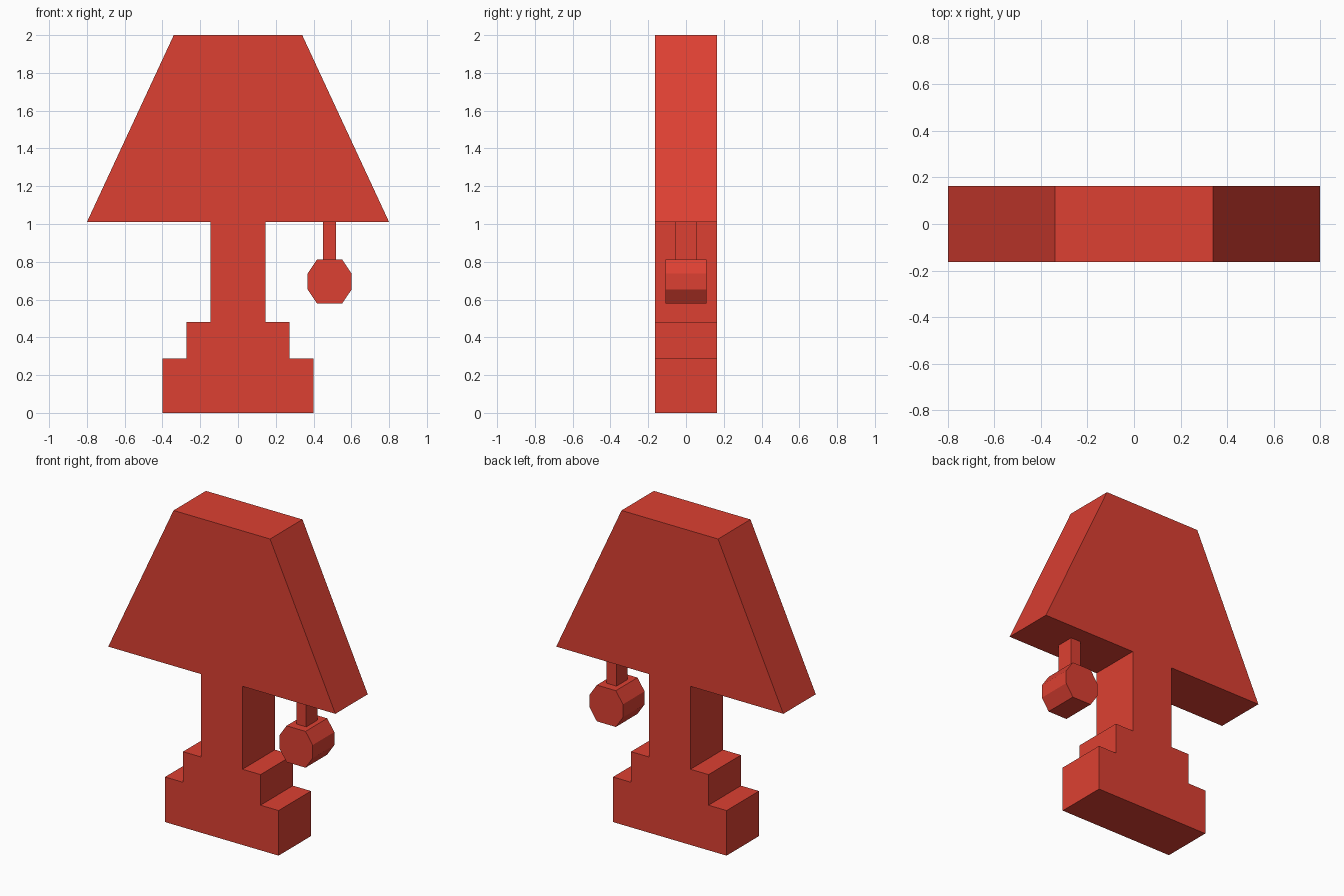
import bpy
import bmesh

if "Cube" in bpy.data.objects:
    bpy.data.objects.remove(bpy.data.objects["Cube"])

red = bpy.data.materials.new("lamp_red")
red.diffuse_color = (0.72, 0.051, 0.032, 1.0)
red.use_nodes = True
red.node_tree.nodes["Principled BSDF"].inputs["Base Color"].default_value = red.diffuse_color


def slab(name, profile, half_depth):
    """Extrude an x-z outline symmetrically along y."""
    bm = bmesh.new()
    face = bm.faces.new([bm.verts.new((x, -half_depth, z)) for x, z in profile])
    out = bmesh.ops.extrude_face_region(bm, geom=[face])
    moved = [v for v in out["geom"] if isinstance(v, bmesh.types.BMVert)]
    bmesh.ops.translate(bm, verts=moved, vec=(0, 2 * half_depth, 0))
    bmesh.ops.recalc_face_normals(bm, faces=bm.faces[:])
    mesh = bpy.data.meshes.new(name)
    bm.to_mesh(mesh)
    bm.free()
    mesh.materials.append(red)
    obj = bpy.data.objects.new(name, mesh)
    bpy.context.collection.objects.link(obj)
    return obj


def mirrored(half, cx=0.0):
    """Complete a right-hand outline (bottom to top) about x = cx."""
    return [(cx + x, z) for x, z in half] + [(cx - x, z) for x, z in reversed(half)]


DEPTH = 0.163
SHADE_Z = 1.01
PULL_X = 0.485

# Stepped base with stem
slab("base_and_stem", mirrored([(0.40, 0), (0.40, 0.287), (0.273, 0.287),
                                (0.273, 0.482), (0.146, 0.482), (0.146, SHADE_Z)]), DEPTH)

# Tapered shade
slab("shade", mirrored([(0.80, SHADE_Z), (0.34, 2.0)]), DEPTH)

# Pull cord and its eight-sided knob
slab("pull_cord", mirrored([(0.035, 0.80), (0.035, SHADE_Z)], PULL_X), 0.056)
slab("pull_knob", mirrored([(0.067, 0.58), (0.117, 0.654), (0.117, 0.737),
                            (0.067, 0.811)], PULL_X), 0.109)
